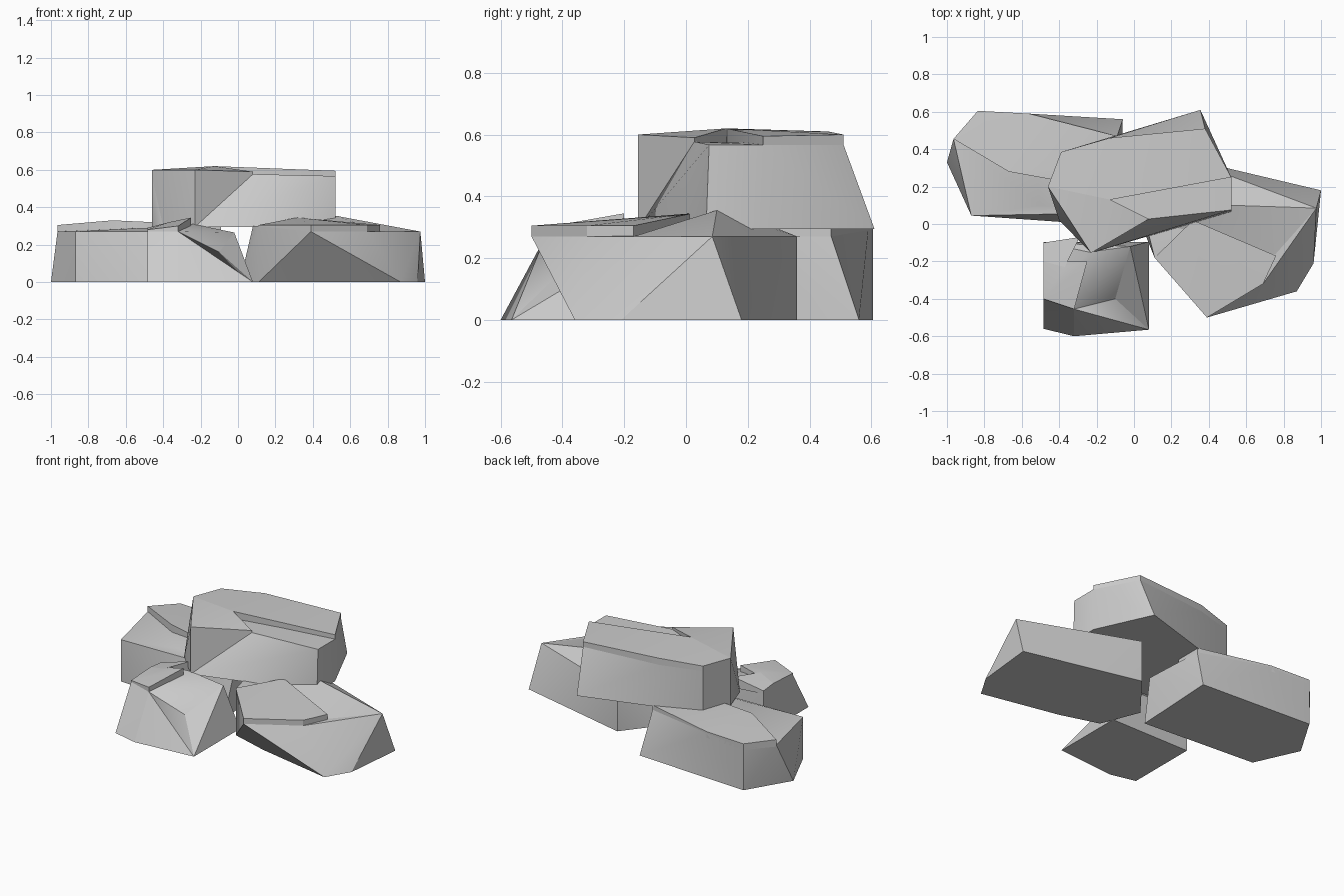
import bpy
import bmesh
import math

# Remove the default cube only
default_cube = bpy.data.objects.get("Cube")
if default_cube:
    bpy.data.objects.remove(default_cube, do_unlink=True)

# Single stone colour
STONE_COLOUR = (0.6, 0.6, 0.6, 1)
stone = bpy.data.materials.new("stone_grey")
stone.use_nodes = True
stone.diffuse_color = STONE_COLOUR
shader = next(node for node in stone.node_tree.nodes if node.type == "BSDF_PRINCIPLED")
shader.inputs["Base Color"].default_value = STONE_COLOUR
shader.inputs["Roughness"].default_value = 0.9


def ring(height, *outline):
    """Lift a flat outline to one height."""
    return [(x, y, height) for x, y in outline]


def slab(base, *top):
    """Corners of a thin layer: its top surface and the same outline at base height."""
    return list(top) + [(x, y, base) for x, y, z in top]


def add_hull(mesh_builder, points):
    """Add one faceted convex chunk to the mesh being built."""
    verts = [mesh_builder.verts.new(point) for point in points]
    result = bmesh.ops.convex_hull(mesh_builder, input=verts)
    spare = set(result["geom_interior"]) | set(result["geom_unused"])
    spare_verts = [item for item in spare if isinstance(item, bmesh.types.BMVert)]
    bmesh.ops.delete(mesh_builder, geom=spare_verts, context="VERTS")


def make_rock(name, *chunks):
    """Build a rock object from its body chunks and split layers."""
    mesh_builder = bmesh.new()
    for points in chunks:
        add_hull(mesh_builder, points)
    bmesh.ops.dissolve_limit(
        mesh_builder,
        angle_limit=math.radians(1),
        verts=mesh_builder.verts[:],
        edges=mesh_builder.edges[:],
    )
    bmesh.ops.recalc_face_normals(mesh_builder, faces=mesh_builder.faces[:])
    mesh = bpy.data.meshes.new(name)
    mesh_builder.to_mesh(mesh)
    mesh_builder.free()
    mesh.materials.append(stone)
    rock = bpy.data.objects.new(name, mesh)
    bpy.context.collection.objects.link(rock)
    bpy.ops.object.select_all(action="DESELECT")
    rock.select_set(True)
    bpy.context.view_layer.objects.active = rock
    bpy.ops.object.shade_smooth_by_angle(angle=math.radians(32))


# Right rock: broad body with a raised rear layer
right_body = ring(0, (-1, .33), (-.87, .045), (-.09, -.01), (-.06, .56), (-.835, .605))
right_body += ring(.27, (-.965, .455), (-.87, .045), (-.07, .06), (-.09, .47), (-.835, .605))
right_body += ring(.29, (-.5, .1), (-.56, .59))
right_layer = slab(
    .26,
    (-.965, .455, .305), (-.67, .28, .33), (-.45, .24, .32),
    (-.09, .3, .3), (-.09, .47, .3), (-.56, .59, .3), (-.835, .605, .3),
)
make_rock("right_rock", right_body, right_layer)

# Left rock: overhanging front corner, rear ridge, and a raised front layer
left_body = ring(
    0, (.24, .36), (1, .18), (.96, -.21), (.87, -.36), (.36, -.255), (.11, -.18), (.01, .07),
)
left_body += ring(.27, (.39, -.5), (.69, -.32), (.76, -.17), (.975, .085), (.24, .36))
left_body += ring(.3, (.08, -.06), (.11, -.18))
left_ridge = ring(.27, (.76, -.17), (.975, .085), (.24, .36), (.08, -.06))
left_ridge += [(.52, .1, .355), (.3, .15, .355), (.315, .02, .315)]
left_layer = slab(
    .27,
    (.39, -.5, .305), (.69, -.32, .305), (.76, -.17, .305),
    (.315, .02, .345), (.11, -.18, .305),
)
make_rock("left_rock", left_body, left_ridge, left_layer)

# Front rock: hollow shoulder on one side and a layer split by a narrow notch
shoulder = (-.1, -.4, .16)
front_peak = (-.32, -.455, .27)
side_peak = (-.02, -.12, .265)
toe = (.08, -.565, 0)
rear_foot = ring(0, (.08, -.095), (-.485, -.095))
front_foot = ring(0, (-.485, -.56), (-.32, -.6))
front_body = rear_foot + front_foot + [front_peak, shoulder, side_peak, (-.24, -.15, .31)]
front_body += ring(.27, (-.485, -.4), (-.485, -.1))
front_toe = rear_foot + front_foot + [front_peak, shoulder, toe]
side_toe = rear_foot + [side_peak, shoulder, toe]
front_layer = slab(
    .26,
    (-.485, -.4, .28), (-.32, -.455, .3), (-.25, -.2, .345),
    (-.37, -.23, .32), (-.485, -.2, .29),
)
side_layer = slab(
    .26,
    (-.485, -.2, .29), (-.37, -.23, .32), (-.29, -.07, .33), (-.485, -.1, .28),
)
make_rock("front_rock", front_body, front_toe, side_toe, front_layer, side_layer)

# Top rock: block resting on the others, with a creased front and a missing wedge
crease_foot = (-.23, -.155, .295)
crease_head = (.08, .027, .577)
top_body = [crease_foot, crease_head]
top_body += ring(.295, (-.46, .2), (-.4, .02), (.52, .065), (.52, .25), (.355, .61), (-.39, .385))
top_body += ring(.567, (-.46, .2), (.52, .075), (.52, .25), (.38, .51), (-.13, .46), (-.39, .385))
top_corner = [crease_foot, crease_head, (-.23, -.155, .6), (.08, .027, .59), (-.125, .13, .62)]
top_corner += ring(.295, (-.46, .2), (-.4, .02)) + ring(.6, (-.46, .2))
rear_layer = slab(
    .565,
    (-.46, .2, .6), (-.39, .385, .6), (-.13, .46, .61),
    (.38, .51, .6), (.52, .25, .595), (-.125, .13, .62),
)
make_rock("top_rock", top_body, top_corner, rear_layer)
